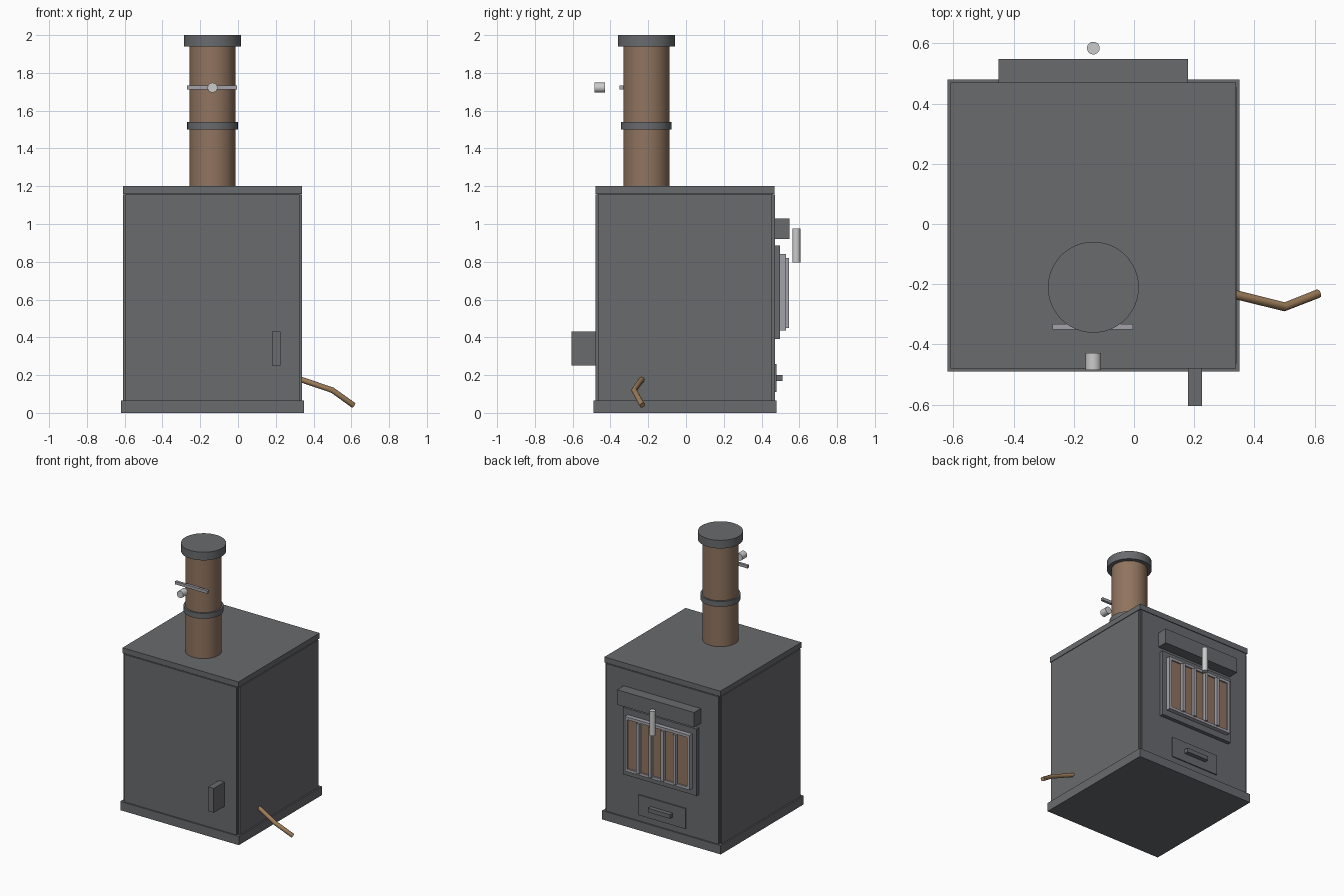
import bpy, bmesh
from math import radians
from mathutils import Vector

if "Cube" in bpy.data.objects:
    bpy.data.objects.remove(bpy.data.objects["Cube"])

CX, CY = -0.135, -0.005   # centre of the stove body


def material(name, rgb):
    m = bpy.data.materials.new(name)
    m.diffuse_color = (*rgb, 1)
    m.use_nodes = True
    m.node_tree.nodes["Principled BSDF"].inputs["Base Color"].default_value = m.diffuse_color
    return m


iron = material("iron", (0.14, 0.145, 0.155))
steel = material("steel", (0.36, 0.36, 0.40))
copper = material("copper", (0.28, 0.175, 0.115))
bronze = material("bronze", (0.33, 0.20, 0.10))


def finish(name, bm, mat):
    me = bpy.data.meshes.new(name)
    bm.to_mesh(me)
    bm.free()
    ob = bpy.data.objects.new(name, me)
    bpy.context.collection.objects.link(ob)
    if mat:
        me.materials.append(mat)
    return ob


def box(name, x, y, z, mat=iron):
    bm = bmesh.new()
    bmesh.ops.create_cube(bm, size=1)
    for v in bm.verts:
        v.co = Vector([(r[0] + r[1]) / 2 + c * (r[1] - r[0])
                       for r, c in zip((x, y, z), v.co)])
    return finish(name, bm, mat)


def rod(name, a, b, r, mat=None, sides=32):
    a, b = Vector(a), Vector(b)
    bm = bmesh.new()
    bmesh.ops.create_cone(bm, cap_ends=True, segments=sides, radius1=r,
                          radius2=r, depth=(b - a).length)
    q = Vector((0, 0, 1)).rotation_difference(b - a)
    for v in bm.verts:
        v.co = q @ v.co + (a + b) / 2
    ob = finish(name, bm, mat)
    bpy.ops.object.select_all(action='DESELECT')
    bpy.context.view_layer.objects.active = ob
    ob.select_set(True)
    bpy.ops.object.shade_smooth_by_angle(angle=radians(30))
    return ob


def span(c, h):
    return (c - h, c + h)


def frame(name, hw, z, border, y, mat):
    # rectangular picture frame made of four bars
    box(name + "_bottom", span(CX, hw), y, (z[0], z[0] + border), mat)
    box(name + "_top", span(CX, hw), y, (z[1] - border, z[1]), mat)
    for s, side in ((-1, "left"), (1, "right")):
        box(name + "_" + side, span(CX + s * (hw - border / 2), border / 2), y,
            (z[0] + border, z[1] - border), mat)


# body: plinth, core, side panels, top plate
box("plinth", span(CX, 0.485), span(CY, 0.485), (0, 0.065))
box("body_core", span(CX, 0.465), span(CY, 0.465), (0.06, 1.165))
box("side_panels", span(CX, 0.475), span(CY, 0.46), (0.065, 1.155))
box("front_back_panels", span(CX, 0.46), span(CY, 0.475), (0.065, 1.155))
box("top_plate", span(CX, 0.474), span(CY, 0.474), (1.16, 1.2))

# chimney with ring, cap and damper
P = (CX, -0.21)
rod("chimney_pipe", (*P, 1.19), (*P, 1.95), 0.122, copper, 48)
rod("chimney_ring", (*P, 1.5), (*P, 1.54), 0.134, iron, 48)
rod("chimney_cap", (*P, 1.94), (*P, 2.0), 0.151, iron, 48)
box("damper_bar", (-0.27, -0.004), (-0.351, -0.332), (1.711, 1.732), steel)
rod("damper_knob", (CX, -0.485, 1.722), (CX, -0.428, 1.722), 0.026)

# fire door on the back side
box("door_plate", span(CX, 0.30), (0.465, 0.498), (0.39, 0.885))
frame("door_frame", 0.265, (0.435, 0.84), 0.02, (0.49, 0.53), steel)
box("door_window", span(CX, 0.25), (0.49, 0.52), (0.45, 0.825), copper)
for i in range(4):
    box("grate_bar", span(CX + (i - 1.5) * 0.1, 0.011), (0.51, 0.545),
        (0.45, 0.82), steel)
box("door_hood", (-0.45, 0.18), (0.465, 0.548), (0.92, 1.03))
rod("door_handle", (CX, 0.584, 0.795), (CX, 0.584, 0.975), 0.021)

# ash drawer
box("ash_drawer", span(CX, 0.195), (0.465, 0.478), (0.11, 0.26))
box("drawer_handle", span(CX, 0.09), (0.476, 0.51), (0.17, 0.2))

# front latch block
box("front_latch", (0.18, 0.225), (-0.605, -0.478), (0.25, 0.43))

# bent poker on the right side
cu = bpy.data.curves.new("poker", 'CURVE')
cu.dimensions = '3D'
cu.bevel_depth = 0.015
cu.bevel_resolution = 2
cu.use_fill_caps = True
sp = cu.splines.new('POLY')
pts = [(0.33, -0.233, 0.178), (0.5, -0.275, 0.12), (0.612, -0.231, 0.04)]
sp.points.add(2)
for p, co in zip(sp.points, pts):
    p.co = (*co, 1)
cu.materials.append(bronze)
bpy.context.collection.objects.link(bpy.data.objects.new("poker", cu))
